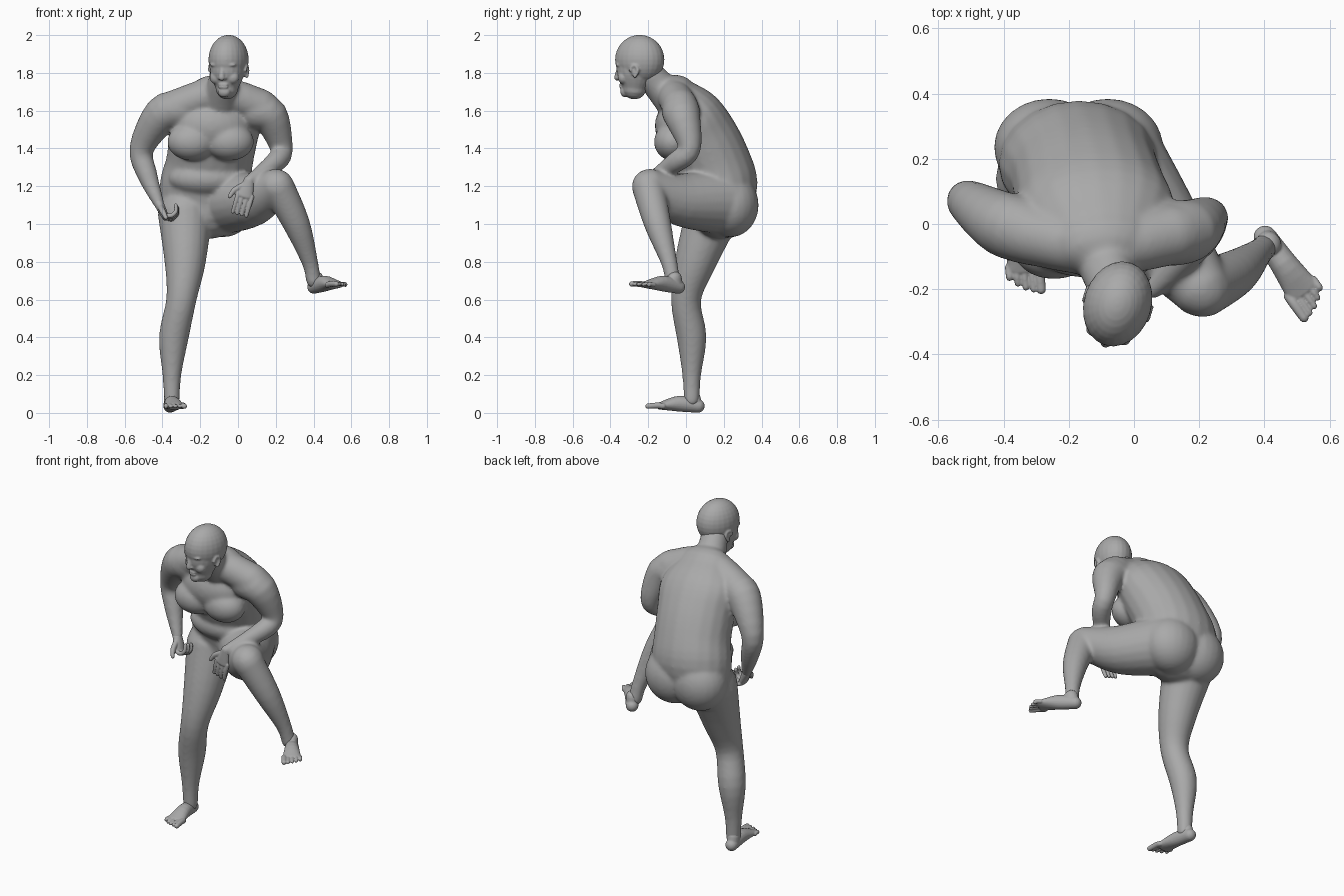
import bpy, bmesh, math
from mathutils import Vector, Matrix

default_cube = bpy.data.objects.get("Cube")
if default_cube:
    bpy.data.objects.remove(default_cube)

skin = bpy.data.materials.new("plain_grey")
skin.use_nodes = True
grey = (0.4, 0.4, 0.4, 1)
skin.diffuse_color = grey
skin.node_tree.nodes["Principled BSDF"].inputs["Base Color"].default_value = grey
SIDES = 20
STEPS = 4


def spline(points, i, t):
    """Smooth value between control points i and i + 1."""
    last = len(points) - 1
    before, start, end, after = (points[max(0, min(last, i + k))] for k in (-1, 0, 1, 2))
    return [s + t / 2 * (e - b + t * (2 * b - 5 * s + 4 * e - a + t * (3 * (s - e) + a - b)))
            for b, s, e, a in zip(before, start, end, after)]


def tube(bm, points, hint=(1, 0, 0), matrix=Matrix()):
    """Round-ended limb through points (x, y, z, radius along hint, other radius)."""
    points = [tuple(p) + (p[3],) * (5 - len(p)) for p in points]
    path = [spline(points, i, k / STEPS) for i in range(len(points) - 1) for k in range(STEPS)]
    path.append(points[-1])
    centres = [Vector(p[:3]) for p in path]
    rows = []
    for i, (centre, p) in enumerate(zip(centres, path)):
        ahead = centres[min(i + 1, len(path) - 1)]
        behind = centres[max(i - 1, 0)]
        rows.append((centre, (ahead - behind).normalized(), p[3], p[4]))

    def cap(row, sign):
        centre, along, wide, deep = row
        reach = along * sign * min(wide, deep)
        return [(centre + reach * math.sin(a), along, wide * math.cos(a), deep * math.cos(a))
                for a in (0.4, 0.8, 1.1, 1.4)]

    rows = cap(rows[0], -1)[::-1] + rows + cap(rows[-1], 1)
    rings = []
    for centre, along, wide, deep in rows:
        side = Vector(hint)
        side = (side - along * side.dot(along)).normalized()
        other = along.cross(side)
        angles = [math.tau * k / SIDES for k in range(SIDES)]
        rings.append([bm.verts.new(matrix @ (centre + side * wide * math.cos(a)
                                             + other * deep * math.sin(a))) for a in angles])
    for ring, following in zip(rings, rings[1:]):
        for k in range(SIDES):
            n = (k + 1) % SIDES
            bm.faces.new((ring[k], ring[n], following[n], following[k]))
    bm.faces.new(rings[0][::-1])
    bm.faces.new(rings[-1])


def ball(bm, location, size, matrix=Matrix()):
    placed = matrix @ Matrix.Translation(location) @ Matrix.Diagonal((*size, 1))
    bmesh.ops.create_uvsphere(bm, u_segments=24, v_segments=16, radius=1, matrix=placed)


def frame(origin, forward, side):
    """Local axes: x to the side, y forward, z out of the back or top."""
    y = Vector(forward).normalized()
    x = Vector(side)
    x = (x - y * x.dot(y)).normalized()
    return Matrix.Translation(origin) @ Matrix((x, y, x.cross(y))).transposed().to_4x4()


def finish(bm, name, voxel, smoothing):
    """Fuse the overlapping volumes into one smooth skin."""
    bmesh.ops.recalc_face_normals(bm, faces=bm.faces)
    mesh = bpy.data.meshes.new(name)
    bm.to_mesh(mesh)
    bm.free()
    mesh.materials.append(skin)
    part = bpy.data.objects.new(name, mesh)
    bpy.context.collection.objects.link(part)
    fuse = part.modifiers.new("fuse", 'REMESH')
    fuse.mode = 'VOXEL'
    fuse.voxel_size = voxel
    fuse.use_smooth_shade = True
    soften = part.modifiers.new("soften", 'SMOOTH')
    soften.factor = 0.5
    soften.iterations = smoothing


def hand(name, wrist, forward, side, curl):
    """Flat palm, four fingers bending by the curl angle at each joint, and a thumb."""
    matrix = frame(wrist, forward, side)
    bm = bmesh.new()
    tube(bm, [(0, 0, 0, .03, .026), (0, .05, 0, .038, .022), (0, .085, 0, .042, .018)],
         matrix=matrix)
    for i in range(4):
        x = .037 - .025 * i
        y, z, bend = .08, 0, 0
        joints = [(x, y, z, .012)]
        for radius in (.012, .011, .01):
            bend += curl
            y += .035 * math.cos(bend)
            z += .035 * math.sin(bend)
            joints.append((x, y, z, radius))
        tube(bm, joints, matrix=matrix)
    tube(bm, [(.02, .03, 0, .017), (.06, .07, 0, .015), (.075, .11, 0, .011)],
         matrix=matrix)
    finish(bm, name, .004, 2)


def foot(name, heel, forward, inner):
    """Sole block, ankle and five toes, with the big toe on the inner side."""
    matrix = frame(heel, forward, Vector(forward).cross((0, 0, 1)))
    bm = bmesh.new()
    tube(bm, [(0, 0, .037, .036), (0, .1, .042, .042), (0, .2, .023, .054, .02)], matrix=matrix)
    tube(bm, [(0, .02, .05, .035, .04), (0, .03, .08, .035, .04)], matrix=matrix)
    for k in range(5):
        x = inner * (.044 - .023 * k)
        radius = .011 if k else .016
        tube(bm, [(x, .19, .023, radius), (x, .22, .024, radius),
                  (x, .27 - .003 * k * k, .017, radius * .9)], matrix=matrix)
    finish(bm, name, .004, 3)


# Torso leaning forward, drifting sideways as it rises
body = bmesh.new()
trunk = [(.18, 1.08, .24, .16), (.185, 1.2, .245, .195), (.15, 1.32, .23, .195),
         (.085, 1.46, .235, .19), (.025, 1.58, .24, .165), (-.05, 1.68, .17, .11)]
tube(body, [(.15 * max(0, z - 1.2) - .17, y, z, wide, deep) for y, z, wide, deep in trunk])

# Shoulders and neck
tube(body, [(-.32, -.03, 1.62, .095), (-.1, -.07, 1.69, .09), (.12, -.03, 1.62, .095)],
     hint=(0, 1, 0))
tube(body, [(-.09, -.08, 1.67, .1), (-.08, -.14, 1.73, .085), (-.06, -.2, 1.8, .077)])

# Belly, chest and seat
ball(body, (-.16, .08, 1.24), (.21, .13, .1))
ball(body, (-.14, -.04, 1.52), (.2, .125, .14))
for side in (-1, 1):
    ball(body, (side * .1 - .145, -.07, 1.435), (.13, .1, .1))
    ball(body, (side * .09 - .17, .235, 1.1), (.17, .15, .17))

# Right arm, elbow out
tube(body, [(-.3, -.03, 1.61, .1), (-.4, 0, 1.58, .1), (-.51, .07, 1.4, .066),
            (-.48, .05, 1.26, .054), (-.42, 0, 1.11, .03)])

# Left arm, forearm lying across the raised knee
tube(body, [(.09, -.03, 1.6, .1), (.17, -.02, 1.57, .097), (.23, .02, 1.4, .06),
            (.2, -.05, 1.33, .056), (.06, -.2, 1.23, .03)])

# Right leg, standing
tube(body, [(-.28, .14, 1.05, .145), (-.28, .05, .8, .11), (-.3, 0, .6, .08),
            (-.34, .03, .4, .079), (-.35, .03, .2, .05), (-.35, .03, .07, .042)])

# Left thigh, raised, and shin
tube(body, [(-.07, .18, 1.12, .175), (.08, -.03, 1.13, .14), (.2, -.19, 1.2, .094)])
tube(body, [(.21, -.2, 1.2, .088), (.31, -.15, 1, .072), (.38, -.09, .8, .044), (.4, -.07, .7, .04)])
finish(body, "body", .009, 16)

# Head, turned a little to its right
head = bmesh.new()
turn = Matrix.Translation((-.05, -.245, 1.8)) @ Matrix.Rotation(-0.3, 4, 'Z')
ball(head, (0, 0, .07), (.104, .133, .131), turn)
tube(head, [(0, -.025, .07, .092, .1), (0, -.025, -.01, .088, .097), (0, -.03, -.08, .06, .065)],
     matrix=turn)

# Nose, chin and lips
tube(head, [(0, -.11, .04, .012), (0, -.124, -.025, .017)], matrix=turn)
ball(head, (0, -.08, -.1), (.035, .025, .03), turn)
for z in (-.062, -.076):
    ball(head, (0, -.098, z), (.028, .013, .008), turn)

# Brows, eyes, cheeks, nostrils and ears
for side in (-1, 1):
    ball(head, (side * .038, -.1, .042), (.034, .02, .011), turn)
    ball(head, (side * .036, -.098, .014), (.017, .014, .009), turn)
    ball(head, (side * .045, -.075, -.025), (.035, .03, .035), turn)
    ball(head, (side * .014, -.114, -.028), (.011, .012, .009), turn)
    ball(head, (side * .092, 0, .008), (.01, .018, .03), turn)
    rim = [(side * .1, .02 * math.cos(a), .01 + .03 * math.sin(a), .009) for a in (-1.4, 0, 1, 2, 3)]
    tube(head, rim, matrix=turn)
finish(head, "head", .005, 6)

# Hands: the left hangs loosely, the right is closed against the hip
hand("left_hand", (.06, -.2, 1.23), (-.3, -.1, -1), (-1, 0, 0), -0.1)
hand("right_hand", (-.42, 0, 1.11), (.4, -.25, -.8), (0, -1, 0), 0.9)

# Feet
foot("right_foot", (-.36, .06, 0), (.12, -1, .07), -1)
foot("left_foot", (.405, -.045, .63), (.56, -.8, .13), 1)
